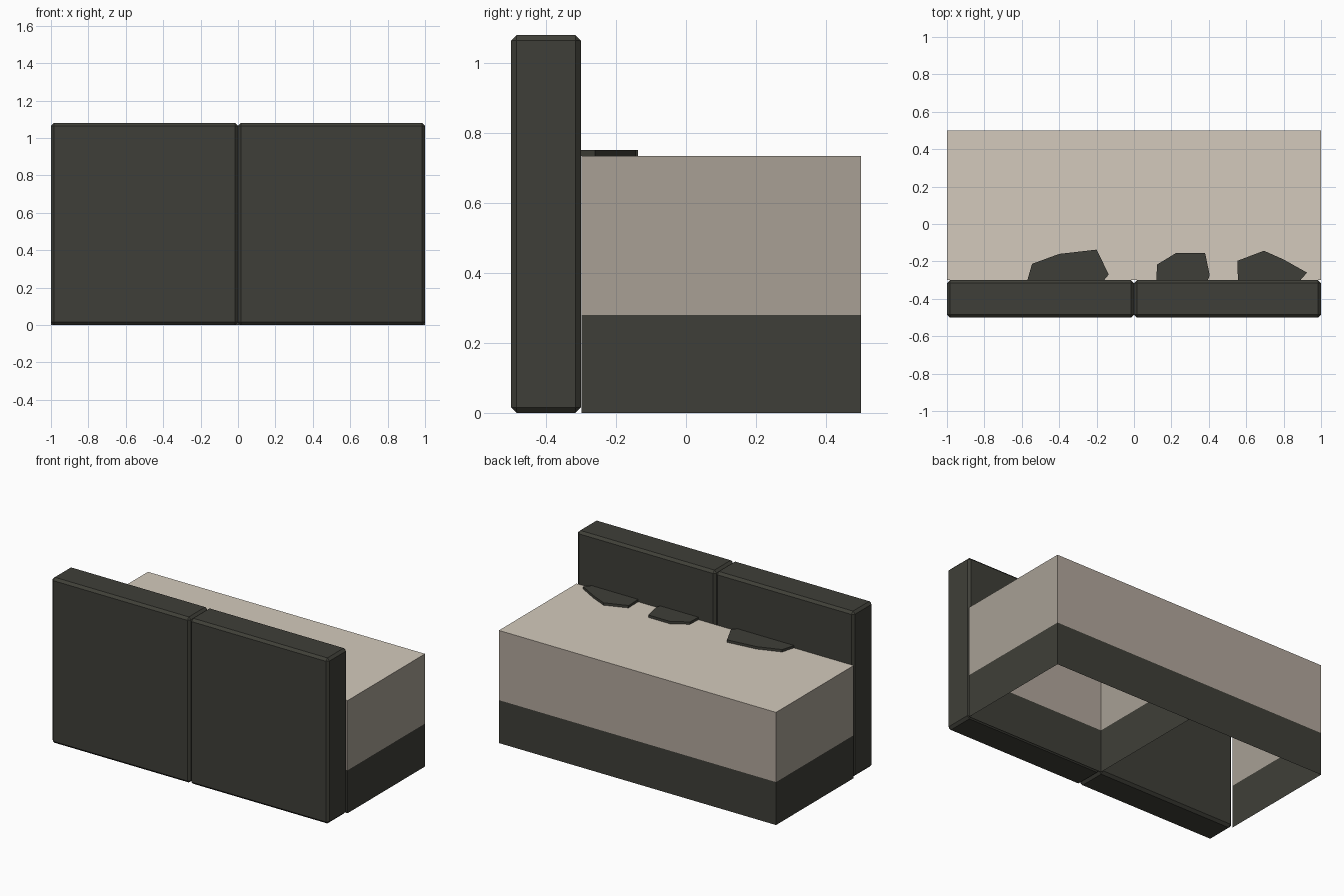
import bpy, bmesh

if "Cube" in bpy.data.objects:
    bpy.data.objects.remove(bpy.data.objects["Cube"])


def srgb(r, g, b):
    def lin(c):
        c /= 255
        return c / 12.92 if c <= 0.04045 else ((c + 0.055) / 1.055) ** 2.4
    return (lin(r), lin(g), lin(b), 1)


def material(name, rgb):
    m = bpy.data.materials.new(name)
    m.diffuse_color = srgb(*rgb)
    m.use_nodes = True
    m.node_tree.nodes["Principled BSDF"].inputs["Base Color"].default_value = m.diffuse_color
    return m


DARK = material("dark olive", (63, 63, 56))
TOP = material("pale beige", (211, 202, 188))
SIDE = material("grey beige", (168, 160, 149))
BACK = material("warm beige", (179, 168, 157))


def finish(name, bm, mats):
    mesh = bpy.data.meshes.new(name)
    bm.to_mesh(mesh)
    bm.free()
    for m in mats:
        mesh.materials.append(m)
    obj = bpy.data.objects.new(name, mesh)
    bpy.context.collection.objects.link(obj)
    return obj


# Two chamfered upright panels at the front
def panel(name, x0, x1):
    bm = bmesh.new()
    bmesh.ops.create_cube(bm, size=1)
    for v in bm.verts:
        v.co.x = x0 if v.co.x < 0 else x1
        v.co.y = -0.5 if v.co.y < 0 else -0.3
        v.co.z = 0 if v.co.z < 0 else 1.08
    bmesh.ops.bevel(bm, geom=bm.edges[:], offset=0.016, segments=1,
                    affect='EDGES')
    finish(name, bm, [DARK])


panel("left_panel", -1, 0)
panel("right_panel", 0, 1)

# Hollow body, open underneath, with a dividing wall in the middle
Y0, Y1, SPLIT, H = -0.299, 0.5, 0.28, 0.735
bm = bmesh.new()


def quad(points, mat):
    f = bm.faces.new([bm.verts.new(p) for p in points])
    f.material_index = mat


def wall(a, b, mat):
    # dark below the split height, beige above it
    for z0, z1, m in ((0, SPLIT, 0), (SPLIT, H, mat)):
        quad([(*a, z0), (*b, z0), (*b, z1), (*a, z1)], m)


wall((1, Y0), (1, Y1), 2)
wall((1, Y1), (-1, Y1), 3)
wall((-1, Y1), (-1, Y0), 2)
wall((0, Y0), (0, Y1), 2)
wall((0, Y0), (1, Y0), 3)
quad([(-1, -0.3, H), (1, -0.3, H), (1, Y1, H), (-1, Y1, H)], 1)
bmesh.ops.remove_doubles(bm, verts=bm.verts[:], dist=0.0001)
finish("body", bm, [DARK, TOP, SIDE, BACK])


# Flat irregular slabs lying on the body against the panels
def slab(name, outline):
    bm = bmesh.new()
    face = bm.faces.new([bm.verts.new((x, y, H)) for x, y in outline])
    ext = bmesh.ops.extrude_face_region(bm, geom=[face], use_keep_orig=True)
    for v in ext["geom"]:
        if isinstance(v, bmesh.types.BMVert):
            v.co.z += 0.016
    bmesh.ops.recalc_face_normals(bm, faces=bm.faces[:])
    finish(name, bm, [DARK])


slab("left_slab", [(-0.57, -0.3), (-0.16, -0.3), (-0.135, -0.27),
                   (-0.2, -0.137), (-0.4, -0.16), (-0.545, -0.213)])
slab("middle_slab", [(0.12, -0.3), (0.395, -0.3), (0.405, -0.275),
                     (0.38, -0.155), (0.225, -0.155), (0.123, -0.217)])
slab("right_slab", [(0.556, -0.3), (0.89, -0.3), (0.925, -0.26),
                    (0.8, -0.19), (0.695, -0.143), (0.552, -0.197)])
